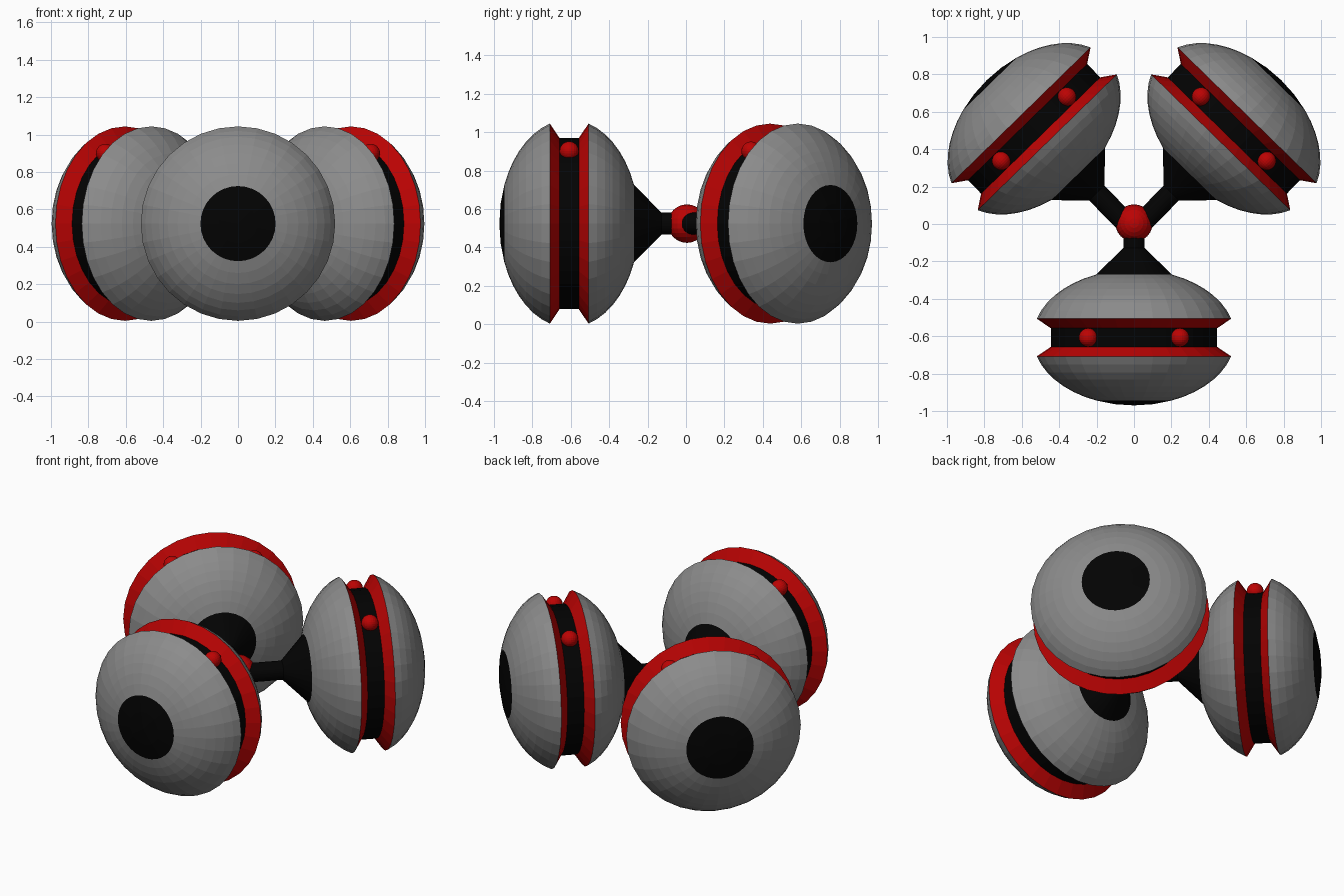
import bpy, bmesh, math
from mathutils import Matrix, Vector

if "Cube" in bpy.data.objects:
    bpy.data.objects.remove(bpy.data.objects["Cube"])

SEG = 32
HUB_Z = 0.524
RAD, HALF = 0.541, 0.363     # ellipsoid radius and half thickness of a spool


def material(name, color):
    m = bpy.data.materials.new(name)
    m.diffuse_color = color
    m.use_nodes = True
    m.node_tree.nodes["Principled BSDF"].inputs["Base Color"].default_value = m.diffuse_color
    return m


BLACK = material("black", (0.0008, 0.0008, 0.0008, 1))
RED = material("red", (0.5, 0.001, 0.001, 1))
GREY = material("dark_grey", (0.26, 0.26, 0.26, 1))


def finish(bm, name, matrix, mat):
    bmesh.ops.remove_doubles(bm, verts=bm.verts[:], dist=1e-5)
    bmesh.ops.recalc_face_normals(bm, faces=bm.faces[:])
    mesh = bpy.data.meshes.new(name)
    bm.to_mesh(mesh)
    bm.free()
    obj = bpy.data.objects.new(name, mesh)
    bpy.context.collection.objects.link(obj)
    obj.matrix_world = matrix
    mesh.materials.append(mat)
    return obj


def lathe(name, profile, matrix, mat):
    """Spin (radius, height) points about the local z axis."""
    bm = bmesh.new()
    vs = [bm.verts.new((r, 0, h)) for r, h in profile]
    es = [bm.edges.new(p) for p in zip(vs, vs[1:])]
    bmesh.ops.spin(bm, geom=vs + es, cent=(0, 0, 0), axis=(0, 0, 1),
                   angle=2 * math.pi, steps=SEG)
    return finish(bm, name, matrix, mat)


def ball(name, radius, matrix, mat):
    bm = bmesh.new()
    bmesh.ops.create_uvsphere(bm, u_segments=24, v_segments=12, radius=radius)
    return finish(bm, name, matrix, mat)


def arc(start, end, steps):
    angles = [math.radians(start + (end - start) * i / steps) for i in range(steps + 1)]
    return [(RAD * math.sin(a), HALF * math.cos(a)) for a in angles]


def flip(profile):
    return [(r, -h) for r, h in profile]


def spool(label, center, angle, stem_end):
    # local z points outward from the hub, local y points up
    out = Vector((math.cos(angle), math.sin(angle), 0))
    up = Vector((0, 0, 1))
    side = up.cross(out)
    m = Matrix((side, up, out)).transposed().to_4x4()
    m.translation = (center[0], center[1], HUB_Z)

    dome = arc(21.8, 73.9, 7)
    rim = dome[-1]
    groove = [rim, (0.445, 0.05)]
    cap = arc(0, 21.8, 2)
    # grey half shells and red groove walls
    lathe(label + "_outer_shell", dome, m, GREY)
    lathe(label + "_inner_shell", flip(dome), m, GREY)
    lathe(label + "_outer_groove_wall", groove, m, RED)
    lathe(label + "_inner_groove_wall", flip(groove), m, RED)
    # black axle band, outer cap and flared stem
    lathe(label + "_groove_band", [(0.445, -0.05), (0.445, 0.05)], m, BLACK)
    lathe(label + "_outer_cap", cap, m, BLACK)
    cone_r, cone_h = dome[0]
    lathe(label + "_stem", [(0, -stem_end), (0.057, -stem_end), (0.057, -0.48),
                            (cone_r, -cone_h)], m, BLACK)
    # two small balls in the upper groove
    for s in (-1, 1):
        ball(label + "_bead", 0.05, m @ Matrix.Translation((s * 0.245, 0.377, 0)), RED)


spool("front_spool", (0, -0.607), math.radians(-90), 0.56)
spool("right_spool", (0.534, 0.509), math.radians(45.7), 0.69)
spool("left_spool", (-0.534, 0.509), math.radians(134.3), 0.69)

# central ball joint
ball("hub", 0.1, Matrix.Translation((0, 0.005, HUB_Z)), RED)
